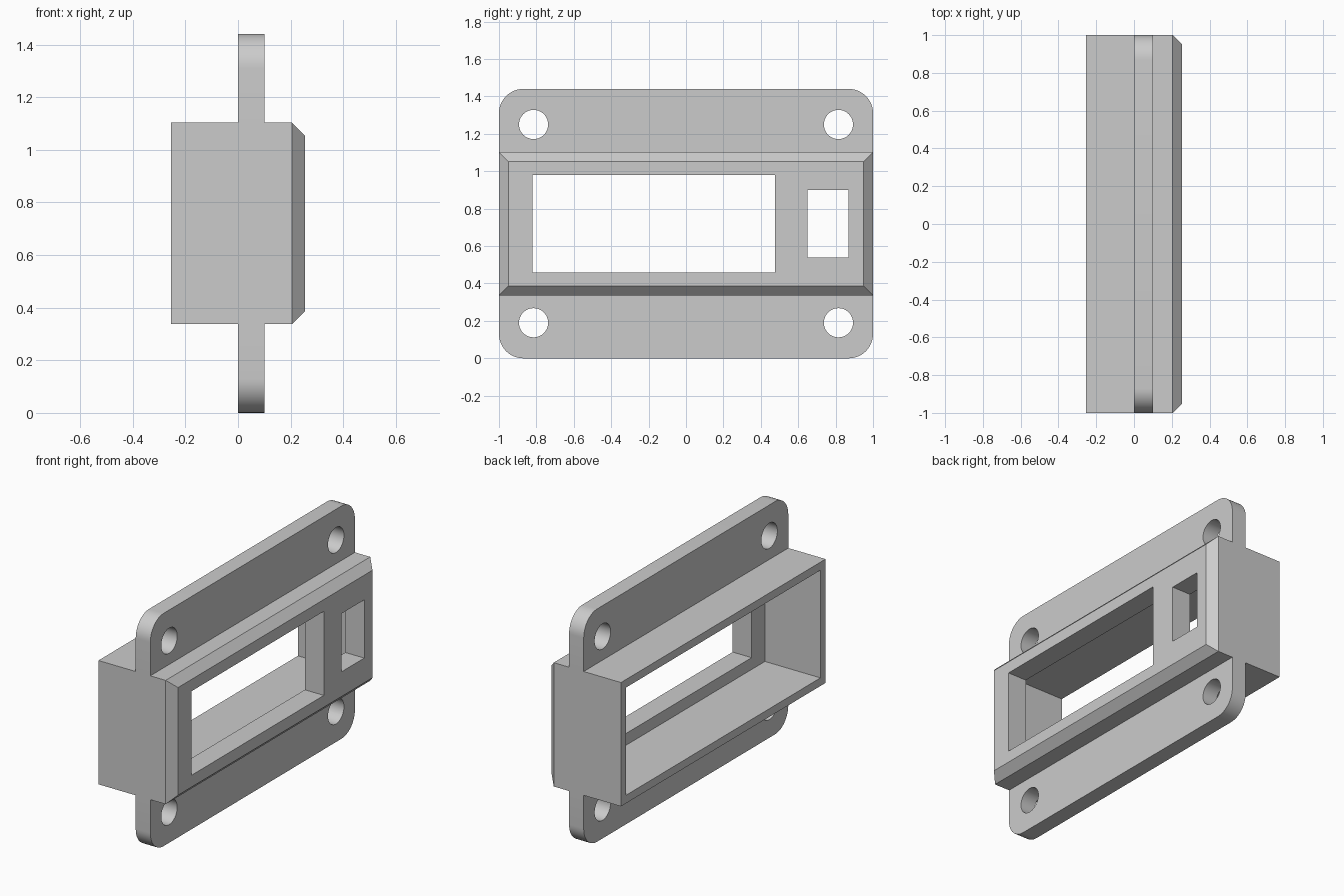
import bpy, bmesh, math

cube = bpy.data.objects.get("Cube")
if cube:
    bpy.data.objects.remove(cube, do_unlink=True)

GREY = (0.6, 0.6, 0.6, 1)
mat = bpy.data.materials.new("matte grey")
mat.use_nodes = True
mat.diffuse_color = GREY
mat.node_tree.nodes["Principled BSDF"].inputs["Base Color"].default_value = GREY

MID = 0.72                  # height of the centre line
HALF_W, HALF_H = 1.0, 0.383  # housing half width and half height
EDGE = 0.05                 # wall thickness and chamfer size
BACK, FRONT = -0.255, 0.255
PANEL = 0.125               # inner face of the front panel


def loft(name, sections):
    """Solid through (x, [(y, z), ...]) sections with capped ends."""
    bm = bmesh.new()
    rings = [[bm.verts.new((x, y, z)) for y, z in pts] for x, pts in sections]
    for a, b in zip(rings, rings[1:]):
        for i in range(len(a)):
            j = (i + 1) % len(a)
            bm.faces.new((a[i], a[j], b[j], b[i]))
    bm.faces.new(rings[0])
    bm.faces.new(rings[-1])
    bmesh.ops.recalc_face_normals(bm, faces=bm.faces)
    mesh = bpy.data.meshes.new(name)
    bm.to_mesh(mesh)
    bm.free()
    mesh.materials.append(mat)
    obj = bpy.data.objects.new(name, mesh)
    bpy.context.collection.objects.link(obj)
    return obj


def rect(y0, y1, z0, z1):
    return [(y0, z0), (y1, z0), (y1, z1), (y0, z1)]


def centred(inset):
    w, h = HALF_W - inset, HALF_H - inset
    return rect(-w, w, MID - h, MID + h)


def arc(cy, cz, r, start, sweep, steps):
    return [(cy + r * math.cos(start + sweep * i / steps),
             cz + r * math.sin(start + sweep * i / steps)) for i in range(steps + 1)]


def select_only(obj):
    bpy.ops.object.select_all(action='DESELECT')
    obj.select_set(True)
    bpy.context.view_layer.objects.active = obj


def cut(obj, cutter):
    cutter.hide_render = True
    mod = obj.modifiers.new("cut", 'BOOLEAN')
    mod.operation, mod.solver, mod.object = 'DIFFERENCE', 'EXACT', cutter
    select_only(obj)
    bpy.ops.object.modifier_apply(modifier=mod.name)
    bpy.data.objects.remove(cutter, do_unlink=True)


# Chamfered housing, hollow from the back, with two window openings
housing = loft("housing", [(BACK, centred(0)), (FRONT - EDGE, centred(0)),
                           (FRONT, centred(EDGE))])
cut(housing, loft("cavity_cutter", [(BACK - 0.1, centred(EDGE)), (PANEL, centred(EDGE))]))
for window in (rect(-0.82, 0.475, 0.46, 0.98), rect(0.65, 0.87, 0.54, 0.90)):
    cut(housing, loft("window_cutter", [(0, window), (0.4, window)]))

# Mounting flanges above and below, rounded outer corners and screw holes
R = 0.13
lower = arc(-HALF_W + R, R, R, math.pi, math.pi / 2, 12)
lower += arc(HALF_W - R, R, R, -math.pi / 2, math.pi / 2, 12)
lower += [(HALF_W, MID - HALF_H), (-HALF_W, MID - HALF_H)]
hole = arc(0.815, 0.19, 0.078, 0, math.tau, 40)[:-1]

for name, flip in (("lower_flange", False), ("upper_flange", True)):
    def place(pts, side=1):
        return [(side * y, 2 * MID - z if flip else z) for y, z in pts]
    flange = loft(name, [(0, place(lower)), (0.1, place(lower))])
    for side in (-1, 1):
        ring = place(hole, side)
        cut(flange, loft("hole_cutter", [(-0.1, ring), (0.2, ring)]))
    select_only(flange)
    bpy.ops.object.shade_smooth_by_angle(angle=math.radians(30))
